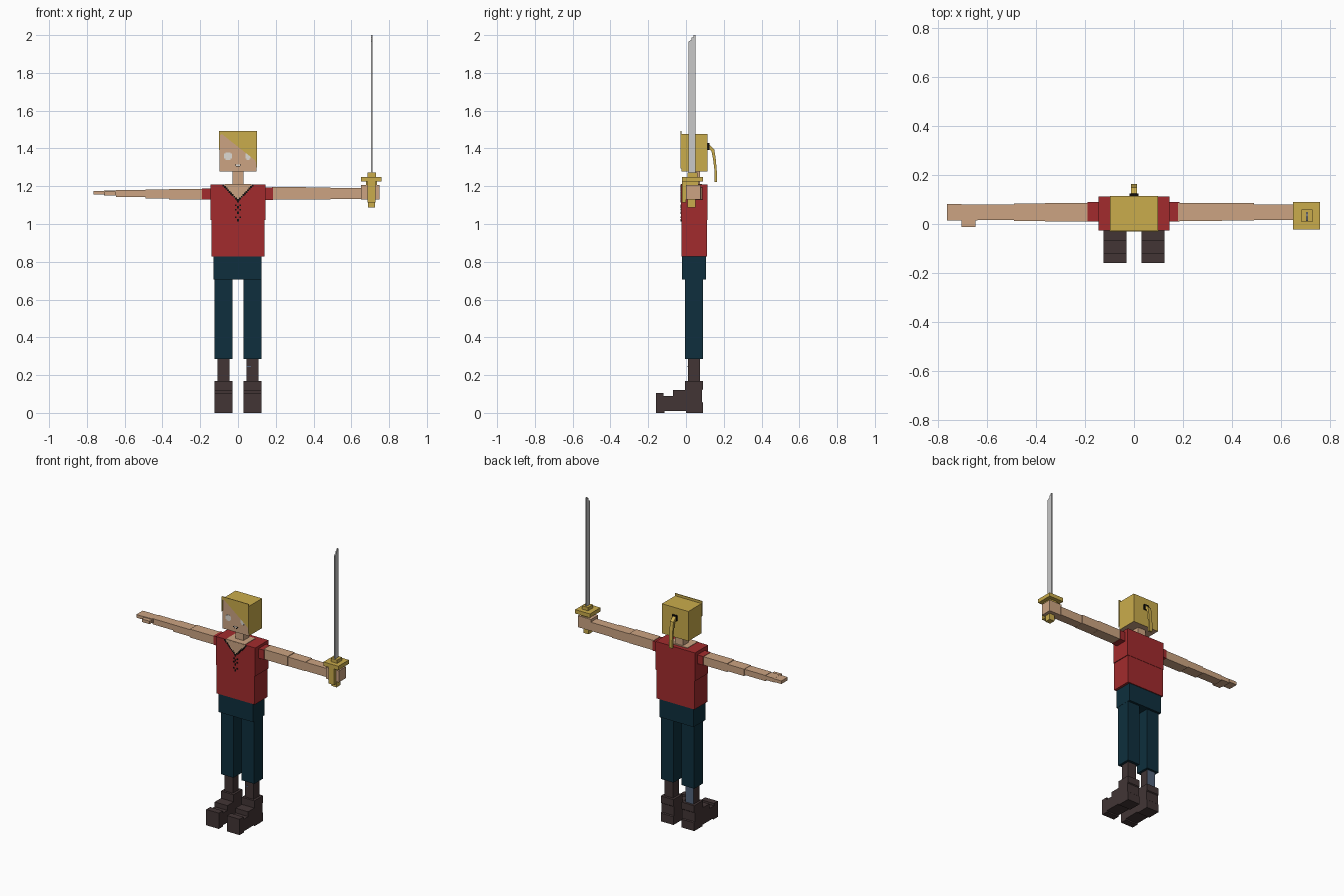
import bpy, bmesh


def material(name, rgb):
    m = bpy.data.materials.new(name)
    lin = [(c / 255 / 12.92) if c < 11 else ((c / 255 + 0.055) / 1.055) ** 2.4 for c in rgb]
    m.diffuse_color = (*lin, 1)
    return m


SKIN = material("skin", (204, 164, 130))
GOLD = material("blond gold", (202, 172, 76))
RED = material("red cloth", (162, 43, 45))
NAVY = material("navy cloth", (14, 47, 61))
BROWN = material("dark leather", (66, 53, 53))
STEEL = material("steel", (200, 200, 200))
BLACK = material("black", (18, 15, 14))
WHITE = material("eye white", (222, 218, 210))
SLATE = material("slate patch", (84, 100, 124))


def finish(name, bm, *mats):
    bmesh.ops.recalc_face_normals(bm, faces=bm.faces)
    me = bpy.data.meshes.new(name)
    bm.to_mesh(me)
    bm.free()
    ob = bpy.data.objects.new(name, me)
    for m in mats:
        me.materials.append(m)
    bpy.context.collection.objects.link(ob)
    return ob


def add_box(bm, x0, x1, y0, y1, z0, z1):
    vs = bmesh.ops.create_cube(bm, size=1)["verts"]
    for v in vs:
        v.co = (x1 if v.co.x > 0 else x0, y1 if v.co.y > 0 else y0, z1 if v.co.z > 0 else z0)


def boxes(name, mat, *dims):
    bm = bmesh.new()
    for d in dims:
        add_box(bm, *d)
    return finish(name, bm, mat)


def prism(name, mat, pts, axis, a, b):
    """Extrude an outline along x or y; pts are (y, z) or (x, z)."""
    bm = bmesh.new()
    put = (lambda p, t: (t, p[0], p[1])) if axis == "x" else (lambda p, t: (p[0], t, p[1]))
    lo = [bm.verts.new(put(p, a)) for p in pts]
    hi = [bm.verts.new(put(p, b)) for p in pts]
    bm.faces.new(lo)
    bm.faces.new(hi)
    for i in range(len(pts)):
        j = (i + 1) % len(pts)
        bm.faces.new((lo[i], lo[j], hi[j], hi[i]))
    return finish(name, bm, mat)


# Head: skin on the front and underside, hair elsewhere
head = boxes("head", SKIN, (-0.098, 0.098, -0.025, 0.115, 1.277, 1.476))
head.data.materials.append(GOLD)
for p in head.data.polygons:
    p.material_index = 0 if p.normal.y < -0.5 or p.normal.z < -0.5 else 1
prism("fringe", GOLD, [(-0.1, 1.492), (0.1, 1.492), (0.1, 1.295), (0.093, 1.335), (-0.085, 1.476),
                       (-0.094, 1.47), (-0.094, 1.40), (-0.1, 1.39)], "y", -0.03, -0.025)
boxes("neck", SKIN, (-0.03, 0.03, 0.015, 0.075, 1.2, 1.28))

# Face details as thin plates
for s, name, w in ((-1, "left_eye", 0.02), (1, "right_eye", 0.014)):
    x = 0.053 * s
    boxes(name, WHITE, (x - w, x + w, -0.027, -0.024, 1.348, 1.372),
          (x - w * 0.6, x + w * 0.6, -0.0274, -0.024, 1.34, 1.378))
boxes("mouth", BLACK, *[(x - 0.003, x + 0.003, -0.027, -0.024, z - 0.003, z + 0.003)
                        for x, z in ((-0.014, 1.312), (-0.006, 1.305), (0.006, 1.305), (0.014, 1.312))])
boxes("teeth", WHITE, (-0.012, 0.012, -0.0265, -0.024, 1.308, 1.315))

# Ponytail with tie
prism("ponytail", GOLD, [(0.12, 1.424), (0.135, 1.41), (0.15, 1.395), (0.158, 1.34), (0.163, 1.28),
                         (0.163, 1.222), (0.15, 1.222), (0.15, 1.29), (0.143, 1.345),
                         (0.135, 1.385), (0.12, 1.4)], "x", -0.012, 0.012)
boxes("hair_tie", BLACK, (-0.018, 0.018, 0.113, 0.124, 1.392, 1.428))

# Shirt, hips and sleeves
boxes("shirt_upper", RED, (-0.146, 0.146, -0.026, 0.113, 1.02, 1.21))
boxes("shirt_lower", RED, (-0.141, 0.141, -0.024, 0.111, 0.828, 1.022))
boxes("hips", NAVY, (-0.13, 0.125, -0.021, 0.105, 0.705, 0.829))

# Open neckline, stepped black trim and laces
prism("neckline", SKIN, [(-0.075, 1.21), (0.075, 1.21), (0.05, 1.17), (0.0, 1.12), (-0.05, 1.17)],
      "y", -0.028, -0.025)
boxes("collar_opening", SKIN, (-0.07, 0.07, -0.027, 0.085, 1.207, 1.213))
trim = []
for s in (-1, 1):
    for i in range(10):
        x, z = s * (0.078 - 0.0083 * i), 1.204 - 0.0085 * i
        trim.append((x - 0.005, x + 0.005, -0.029, -0.025, z - 0.005, z + 0.005))
    for z in (1.1, 1.075, 1.035):
        trim.append((s * 0.013 - 0.004, s * 0.013 + 0.004, -0.029, -0.025, z - 0.004, z + 0.004))
for z in (1.12, 1.088, 1.06, 1.02):
    trim.append((-0.004, 0.004, -0.0292, -0.025, z - 0.006, z + 0.006))
boxes("collar_laces", BLACK, *trim)

# Arms: the sword arm is held straight, the free arm tapers to a flat hand
boxes("sleeves", RED, (0.14, 0.186, 0.01, 0.089, 1.128, 1.192),
      (-0.19, -0.14, 0.01, 0.089, 1.129, 1.188))
boxes("sword_arm", SKIN, (0.18, 0.36, 0.013, 0.086, 1.13, 1.196), (0.355, 0.49, 0.014, 0.085, 1.131, 1.192),
      (0.485, 0.66, 0.017, 0.079, 1.132, 1.19))
boxes("sword_hand", SKIN, (0.652, 0.748, 0.0, 0.076, 1.13, 1.207))
boxes("free_arm", SKIN, (-0.365, -0.185, 0.011, 0.085, 1.13, 1.186),
      (-0.49, -0.36, 0.012, 0.084, 1.136, 1.182), (-0.645, -0.485, 0.016, 0.08, 1.142, 1.18))
boxes("free_hand", SKIN, (-0.71, -0.64, 0.015, 0.079, 1.15, 1.177), (-0.765, -0.705, 0.014, 0.082, 1.155, 1.176))
boxes("thumb", SKIN, (-0.706, -0.648, -0.012, 0.018, 1.152, 1.172))

# Sword
boxes("guard", GOLD, (0.65, 0.76, -0.022, 0.09, 1.224, 1.25), (0.678, 0.735, 0.0, 0.065, 1.206, 1.226),
      (0.685, 0.73, 0.008, 0.06, 1.248, 1.272))
boxes("knuckle_bow", GOLD, (0.686, 0.728, -0.022, -0.001, 1.115, 1.23))
boxes("pommel", GOLD, (0.688, 0.726, 0.008, 0.05, 1.088, 1.132))
prism("blade", STEEL, [(0.012, 1.26), (0.05, 1.26), (0.05, 2.0), (0.04, 2.0), (0.04, 1.988), (0.028, 1.988),
                       (0.028, 1.975), (0.012, 1.965)], "x", 0.703, 0.711)

# Legs and boots, one per side
boot = [(-0.16, 0.0), (-0.115, 0.0), (-0.115, 0.009), (0.0, 0.009), (0.0, 0.0), (0.09, 0.0), (0.09, 0.055),
        (0.084, 0.06), (0.084, 0.12), (0.09, 0.125), (0.09, 0.17), (-0.004, 0.17), (-0.004, 0.122),
        (-0.07, 0.122), (-0.07, 0.09), (-0.118, 0.09), (-0.118, 0.106), (-0.16, 0.106)]
for s, side in ((-1, "left"), (1, "right")):
    x0, x1 = sorted((s * 0.03, s * 0.124))
    boxes(side + "_trouser_leg", NAVY, (x0, x1, -0.005, 0.09, 0.284, 0.71))
    boxes(side + "_calf", BROWN, (s * 0.077 - 0.031, s * 0.077 + 0.031, 0.011, 0.073, 0.16, 0.29))
    prism(side + "_boot", BROWN, boot, "x", x0, x1)
boxes("calf_patch", SLATE, (-0.107, -0.047, 0.072, 0.075, 0.17, 0.284))
boxes("calf_mark", SLATE, (0.046, 0.068, 0.009, 0.012, 0.243, 0.249))
